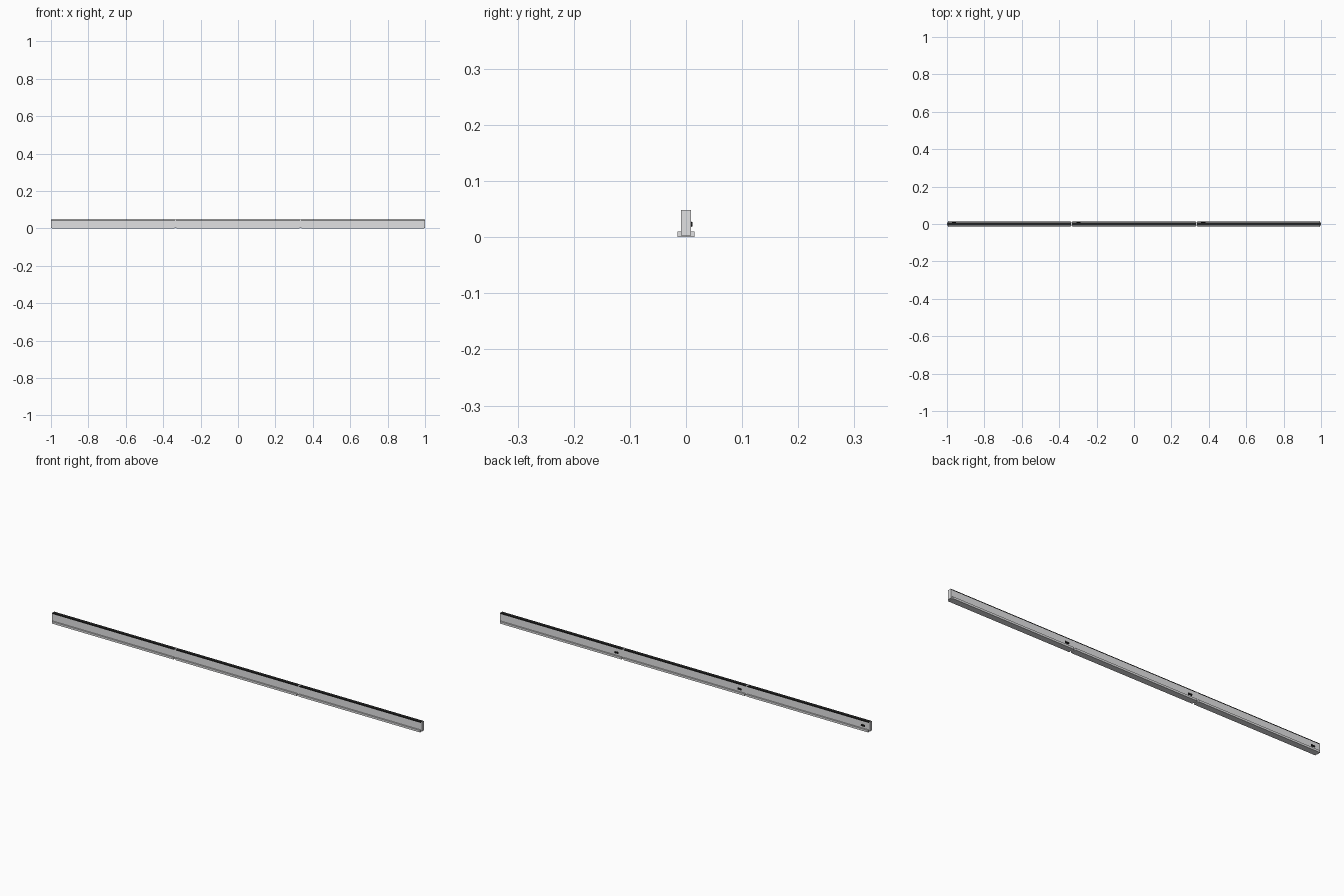
import bpy, bmesh

if "Cube" in bpy.data.objects:
    bpy.data.objects.remove(bpy.data.objects["Cube"])


def material(name, c):
    m = bpy.data.materials.new(name)
    m.diffuse_color = (c[0], c[1], c[2], 1)
    m.use_nodes = True
    m.node_tree.nodes["Principled BSDF"].inputs["Base Color"].default_value = m.diffuse_color
    return m


grey = material("light_grey_metal", (0.75, 0.75, 0.76))
black = material("black_plastic", (0.015, 0.015, 0.015))


def finish(name, bm, mat):
    me = bpy.data.meshes.new(name)
    bm.to_mesh(me)
    bm.free()
    me.materials.append(mat)
    ob = bpy.data.objects.new(name, me)
    bpy.context.collection.objects.link(ob)
    return ob


def box(name, x0, x1, y0, y1, z0, z1, mat):
    bm = bmesh.new()
    bmesh.ops.create_cube(bm, size=1)
    for v in bm.verts:
        v.co = (x0 if v.co.x < 0 else x1,
                y0 if v.co.y < 0 else y1,
                z0 if v.co.z < 0 else z1)
    return finish(name, bm, mat)


def peg(name, x, z, r, y0, y1, mat):
    bm = bmesh.new()
    bmesh.ops.create_cone(bm, cap_ends=True, segments=12, radius1=r, radius2=r, depth=y1 - y0)
    for v in bm.verts:
        a, b, c = v.co
        v.co = (x + a, (y0 + y1) / 2 + c, z - b)
    return finish(name, bm, mat)


L = 2 / 3
W = 0.0085   # half width of the housing
E = 0.003    # end plate thickness
for i in range(3):
    a = -1 + i * L
    b = a + L
    n = f"_{i + 1}"
    # tall housing with a black cap strip, closed by pale end plates
    box("housing" + n, a + E, b - E, -W, W, 0.003, 0.0435, grey)
    box("top_strip" + n, a + E, b - E, -W, W, 0.0435, 0.048, black)
    box("end_plate_left" + n, a, a + E, -W, W, 0.003, 0.0482, grey)
    box("end_plate_right" + n, b - E, b, -W, W, 0.003, 0.0482, grey)
    # wider base tray, slightly shorter than the housing
    box("base_tray" + n, a + 0.005, b - 0.005, -0.0155, 0.0155, 0, 0.01, grey)
    # rear connector near one end
    x = a + 0.037
    box("connector_plate" + n, x - 0.011, x + 0.011, W, W + 0.001, 0.018, 0.028, black)
    for s, side in ((-1, "left"), (1, "right")):
        peg(f"connector_pin_{side}{n}", x + s * 0.006, 0.023, 0.004, W, 0.012, black)
